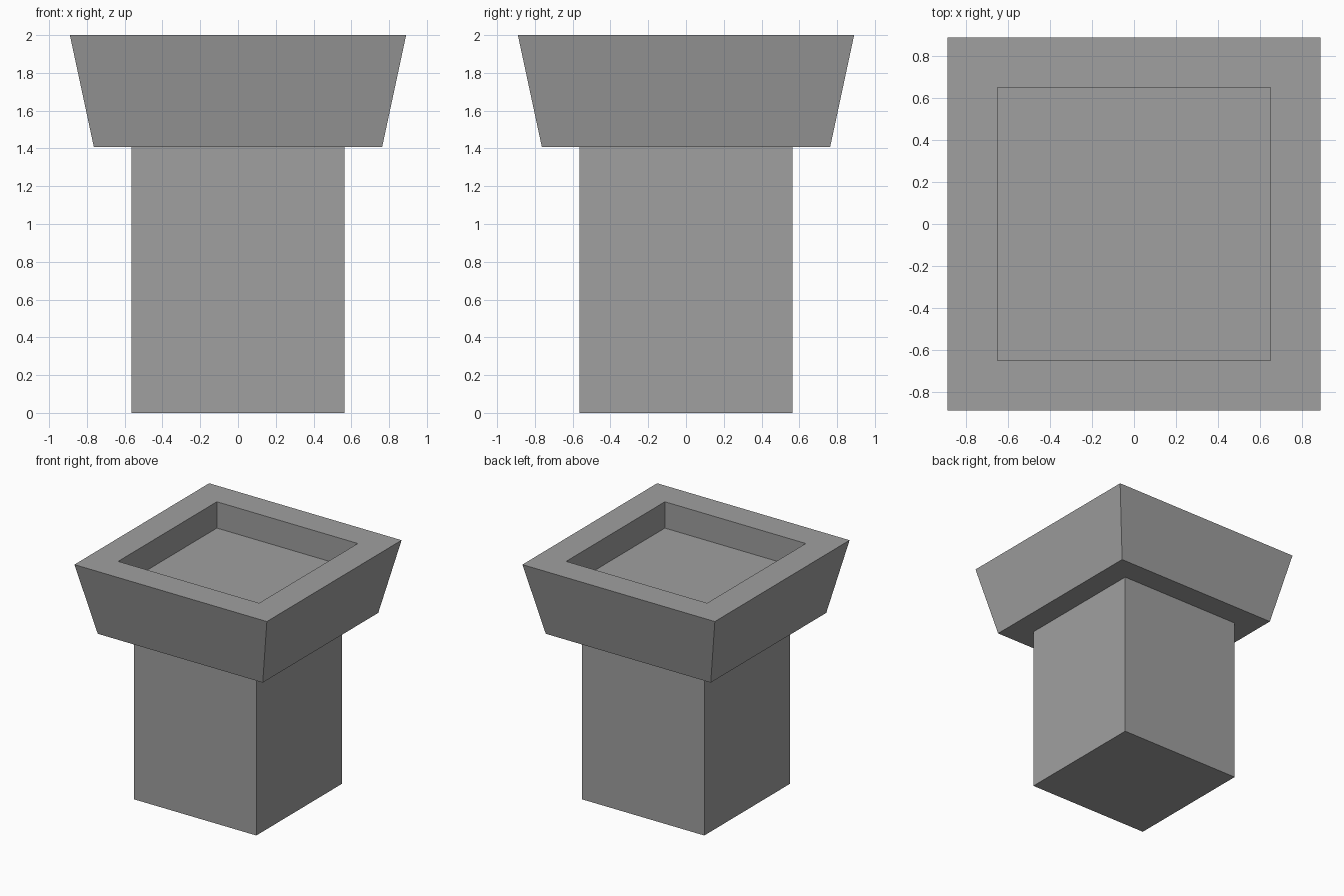
import bpy
import bmesh

if "Cube" in bpy.data.objects:
    bpy.data.objects.remove(bpy.data.objects["Cube"], do_unlink=True)

stone = bpy.data.materials.new("grey stone")
stone.use_nodes = True
grey = (0.35, 0.35, 0.35, 1)
stone.diffuse_color = grey
stone.node_tree.nodes["Principled BSDF"].inputs["Base Color"].default_value = grey


def square_stack(name, rings):
    """Loft square rings given as (half width, height), capped at both ends."""
    bm = bmesh.new()
    loops = [[bm.verts.new((sx * r, sy * r, z))
              for sx, sy in ((-1, -1), (1, -1), (1, 1), (-1, 1))]
             for r, z in rings]
    bm.faces.new(loops[0][::-1])
    for a, b in zip(loops, loops[1:]):
        for i in range(4):
            j = (i + 1) % 4
            bm.faces.new((a[i], a[j], b[j], b[i]))
    bm.faces.new(loops[-1])
    bmesh.ops.recalc_face_normals(bm, faces=bm.faces)
    mesh = bpy.data.meshes.new(name)
    bm.to_mesh(mesh)
    bm.free()
    mesh.materials.append(stone)
    obj = bpy.data.objects.new(name, mesh)
    bpy.context.collection.objects.link(obj)
    return obj


# Square post
square_stack("post", [(0.565, 0), (0.565, 1.407)])

# Flared cap with a square recess in its top
square_stack("cap", [(0.763, 1.407), (0.89, 2), (0.652, 2), (0.652, 1.78)])
